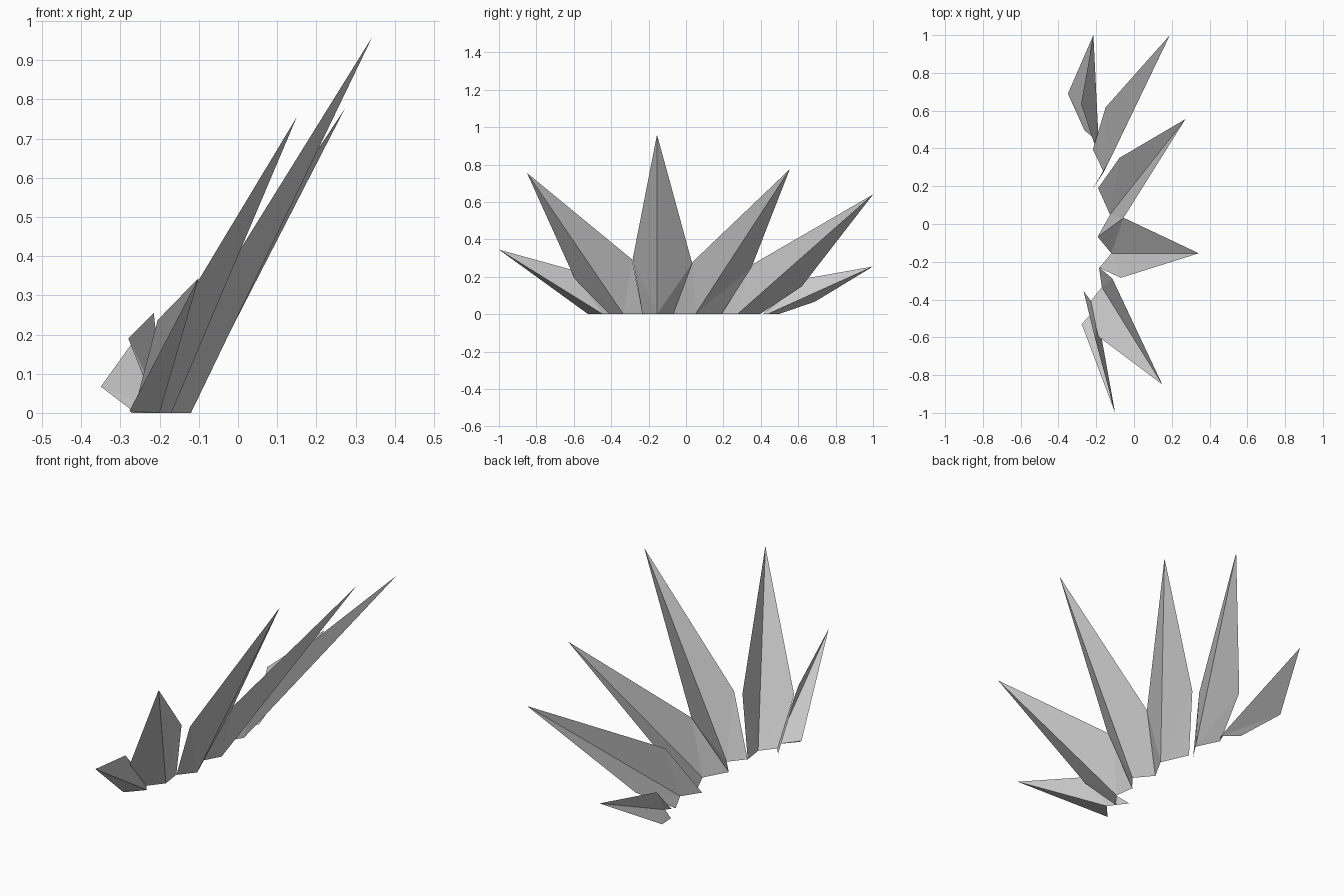
import bpy, bmesh

if "Cube" in bpy.data.objects:
    bpy.data.objects.remove(bpy.data.objects["Cube"])

# Each spike is an open, two-sided folded shard:
# tip, right shoulder, left shoulder (x, y, z), then right foot, ridge foot, left foot (x, y on the ground)
SPIKES = [
    ((-.10, -1.0, .345), (-.277, -.53, .005), (-.205, -.61, .237), (-.272, -.525), (-.20, -.445), (-.267, -.355)),
    ((.15, -.85, .755), (-.19, -.595, .19), (-.115, -.288, .292), (-.23, -.41), (-.17, -.335), (-.185, -.23)),
    ((.343, -.155, .96), (-.07, -.285, .295), (-.055, .033, .272), (-.183, -.232), (-.12, -.155), (-.192, -.068)),
    ((.272, .555, .775), (-.055, .033, .277), (-.077, .35, .25), (-.192, -.068), (-.127, .05), (-.19, .19)),
    ((.19, 1.0, .64), (-.125, .345, .26), (-.15, .618, .147), (-.22, .185), (-.16, .275), (-.218, .395)),
    ((-.215, 1.0, .255), (-.28, .635, .19), (-.35, .69, .067), (-.205, .41), (-.187, .435), (-.262, .495)),
]


def make_spike(index, tip, side_a, side_b, foot_a, ridge, foot_b):
    """Two flat sides meeting along a straight ridge from ground to tip."""
    bm = bmesh.new()
    t, a, b = (bm.verts.new(p) for p in (tip, side_a, side_b))
    fa, r, fb = (bm.verts.new((*p, 0)) for p in (foot_a, ridge, foot_b))
    for tri in ((t, a, r), (a, fa, r), (t, r, b), (r, fb, b)):
        bm.faces.new(tri)
    # Join the coplanar triangles of each side into one facet
    bmesh.ops.dissolve_limit(bm, angle_limit=0.05, verts=bm.verts[:], edges=bm.edges[:])
    mesh = bpy.data.meshes.new(f"spike_{index}")
    bm.to_mesh(mesh)
    bm.free()
    bpy.context.collection.objects.link(bpy.data.objects.new(f"spike_{index}", mesh))


# Fan of six spikes
for i, spike in enumerate(SPIKES, 1):
    make_spike(i, *spike)
